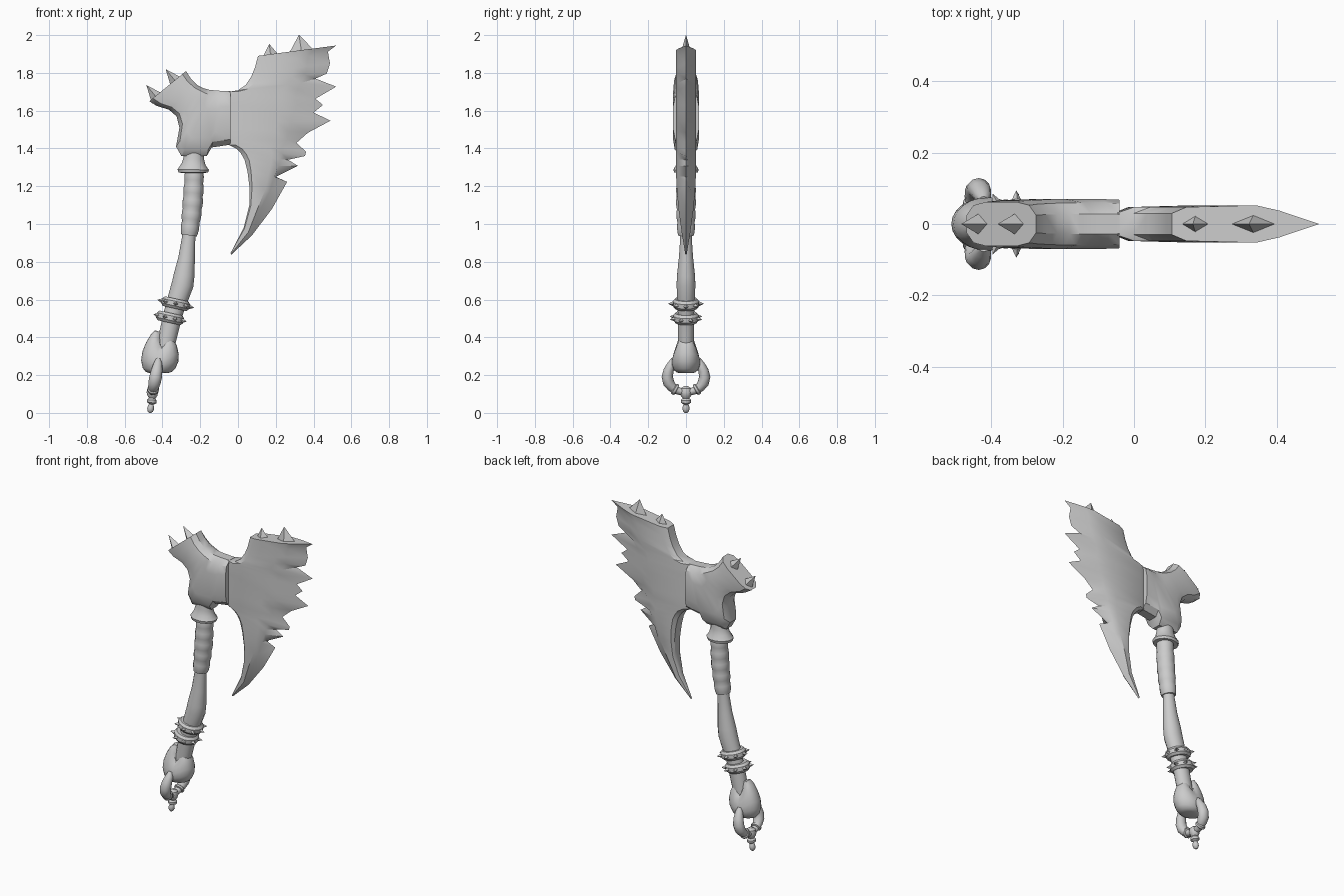
import bpy, bmesh
from math import sin, cos, pi
from mathutils import Vector as V


def make(name, rings, tip_merge=True):
    """Skin a list of closed rings, cap both ends."""
    bm = bmesh.new()
    vr = [[bm.verts.new(p) for p in r] for r in rings]
    n = len(vr[0])
    for a, b in zip(vr, vr[1:]):
        for i in range(n):
            j = (i + 1) % n
            bm.faces.new((a[i], a[j], b[j], b[i]))
    bm.faces.new(vr[0][::-1])
    bm.faces.new(vr[-1])
    bmesh.ops.remove_doubles(bm, verts=bm.verts, dist=0.0004)
    bmesh.ops.recalc_face_normals(bm, faces=bm.faces)
    me = bpy.data.meshes.new(name)
    bm.to_mesh(me)
    bm.free()
    ob = bpy.data.objects.new(name, me)
    bpy.context.collection.objects.link(ob)
    return ob


def slab(name, ribs, prof, thick, smooth):
    """Loft flat ribs (x,z)->(x,z); prof = (t along rib, thickness factor)."""
    rings = []
    for k, (ix, iz, ox, oz) in enumerate(ribs):
        near = ribs[max(0, k - 2):k + 3] if smooth and 1 < k < len(ribs) - 2 else [ribs[k]]
        mx = sum(r[2] for r in near) / len(near)
        mz = sum(r[3] for r in near) / len(near)
        side = []
        for t, f in prof:
            ex, ez = (ox, oz) if t in (0, 1) else (mx, mz)
            side.append((ix + (ex - ix) * t, iz + (ez - iz) * t, f * thick[k]))
        rings.append([(x, -y, z) for x, z, y in side] + [(x, y, z) for x, z, y in side[::-1]])
    return make(name, rings)


def tube(name, path, ref, flat=1.0, n=14):
    """Tube through (x,y,z,r); flat scales the radius along ref."""
    ref, pts, rings = V(ref), [V(p[:3]) for p in path], []
    for k, p in enumerate(pts):
        t = (pts[min(k + 1, len(pts) - 1)] - pts[max(k - 1, 0)]).normalized()
        a = ref.cross(t).normalized()
        b = t.cross(a)
        r = path[k][3]
        rings.append([p + a * r * cos(2 * pi * i / n) + b * r * flat * sin(2 * pi * i / n)
                      for i in range(n)])
    return make(name, rings)


def spike(name, base, d, u, wu, wv, h, sink=0.02):
    """Four-sided spike."""
    base, d, u = V(base), V(d).normalized(), V(u).normalized()
    v = d.cross(u)
    b = base - d * sink
    ring = [b + u * wu, b + v * wv, b - u * wu, b - v * wv]
    return make(name, [ring, [base + d * h + (q - b) * 0.01 for q in ring]])


# Blade: fan of ribs from the inner curve to the ragged cutting edge
blade = [(.106, 1.89, .52, 1.945), (.09, 1.83, .476, 1.912), (.07, 1.78, .487, 1.85),
         (.04, 1.735, .47, 1.796), (0, 1.708, .41, 1.77), (-.05, 1.70, .52, 1.727),
         (-.06, 1.66, .41, 1.663), (-.06, 1.63, .45, 1.63), (-.06, 1.59, .40, 1.59),
         (-.06, 1.55, .49, 1.547), (-.06, 1.50, .37, 1.483), (-.06, 1.45, .31, 1.43),
         (-.05, 1.42, .36, 1.382), (-.01, 1.40, .355, 1.36), (.015, 1.375, .265, 1.34),
         (.035, 1.34, .317, 1.308), (.05, 1.28, .20, 1.25), (.06, 1.20, .26, 1.223),
         (.06, 1.10, .18, 1.08), (.03, .98, .074, .94), (-.04, .845, -.035, .838)]
slab("blade", blade, [(0, .6), (.1, .95), (.57, 1.05), (.73, .75), (1, 0)],
     [.05] * 15 + [.05, .05, .046, .038, .022, .004], True)

# Head body with the upturned horn
body = [(-.275, 1.81, -.47, 1.65), (-.25, 1.77, -.43, 1.625), (-.215, 1.735, -.365, 1.605),
        (-.18, 1.718, -.325, 1.57), (-.15, 1.71, -.31, 1.51), (-.12, 1.707, -.328, 1.41),
        (-.11, 1.706, -.30, 1.36), (-.09, 1.705, -.165, 1.36), (-.07, 1.704, -.14, 1.405),
        (-.04, 1.703, -.04, 1.42)]
slab("head_body", body, [(0, .4), (.1, .85), (.28, 1), (.72, 1), (.9, .85), (1, .4)],
     [.062, .066, .068, .07, .07, .07, .07, .07, .07, .068], False)

# Spikes on the blade top and the horn face
spike("blade_spike_small", (.172, 0, 1.898), (-.12, 0, 1), (1, 0, .13), .05, .03, .055)
spike("blade_spike_large", (.335, 0, 1.92), (-.15, 0, 1), (1, 0, .13), .075, .03, .082)
for i, (x, z) in enumerate([(-.335, 1.761), (-.437, 1.677)]):
    spike(f"horn_spike_{i}", (x, 0, z), (-.63, 0, .77), (.77, 0, .63), .04, .036, .075)

# Collar under the head
tube("collar", [(-.232, 0, 1.38, .052), (-.234, 0, 1.345, .055), (-.236, 0, 1.315, .064),
                (-.237, 0, 1.288, .083), (-.237, 0, 1.272, .078), (-.237, 0, 1.27, .045)],
     (0, 1, 0), .82)

# Wrapped grip with shallow ripples
grip = []
for i in range(21):
    t = i / 20
    grip.append((-.232 - .028 * t ** 1.8, 0, 1.285 - .345 * t,
                 .046 + .006 * sin(pi * t) - .004 * t + .004 * abs(sin(5 * pi * t))))
tube("wrapped_grip", grip, (0, 1, 0))

# Lower shaft, swelling and then leaning into the pommel
tube("shaft", [(-.258, 0, .97, .035), (-.262, 0, .92, .036), (-.272, 0, .82, .044),
               (-.285, 0, .73, .055), (-.293, 0, .68, .058), (-.32, 0, .60, .054),
               (-.345, 0, .52, .050), (-.368, 0, .42, .049), (-.395, 0, .30, .045)],
     (0, 1, 0), .88)

# Two studded bands
for k, (x, z, r) in enumerate([(-.33, .578, .064), (-.36, .503, .062)]):
    c, ax = V((x, 0, z)), V((.22, 0, 1)).normalized()
    u, w = V((ax.z, 0, -ax.x)), V((0, 1, 0))
    band = [(r - .03, -.026), (r, -.026), (r + .012, -.012), (r + .012, .012), (r, .026), (r - .03, .026)]
    make(f"band_{k}", [[c + ax * h + (u * cos(2 * pi * i / 16) + w * .93 * sin(2 * pi * i / 16)) * q
                        for i in range(16)] for q, h in band])
    for i in range(8):
        a = 2 * pi * (i + .5 * k) / 8
        d = u * cos(a) + w * .93 * sin(a)
        spike(f"band_{k}_stud_{i}", c + d * (r + .01), d, ax, .018, .018, .026, .01)

# Pommel cup: two raised lobes with a notch front and back
rings, n = [], 24
for v, r in [(0, .045), (.03, .068), (.12, .088), (.3, .103), (.5, .104), (.72, .092),
             (.9, .074), (1, .056), (.97, .03)]:
    ring = []
    for i in range(n):
        a = 2 * pi * i / n
        h = .135 + .08 * min(1, abs(cos(a)) * 1.25) ** 1.5
        ring.append((-.41 + r * cos(a) + .02 * (v - .5) * h / .2 - .015 * cos(a) * v,
                     r * .72 * sin(a), .21 + v * h - .012 * v * cos(a)))
    rings.append(ring)
make("pommel_cup", rings)

# Pair of curved horn arms forming the ring, with bands
for s, side in ((-1, "front"), (1, "back")):
    tube(f"ring_arm_{side}",
         [(-.422, s * .066, .285, .012), (-.424, s * .076, .26, .021), (-.43, s * .092, .225, .027),
          (-.436, s * .099, .19, .030), (-.442, s * .092, .16, .030), (-.447, s * .075, .137, .026),
          (-.45, s * .055, .122, .022), (-.452, s * .03, .113, .019), (-.453, 0, .11, .018)],
         (1, 0, 0), 1.1, 12)
    tube(f"ring_arm_band_{side}",
         [(-.449, s * .066, .131, .025), (-.449, s * .062, .128, .031),
          (-.45, s * .052, .122, .031), (-.45, s * .048, .12, .024)], (1, 0, 0), 1, 12)

# Beaded pendant at the bottom
tube("pendant", [(-.453, 0, .142, .010), (-.453, 0, .13, .026), (-.453, 0, .11, .031),
                 (-.454, 0, .09, .026), (-.455, 0, .078, .017), (-.456, 0, .068, .026),
                 (-.457, 0, .054, .025), (-.459, 0, .045, .012), (-.461, 0, .036, .016),
                 (-.463, 0, .02, .018), (-.465, 0, .008, .014), (-.466, 0, 0, .006)],
     (0, 1, 0), 1.05, 12)

# Smooth shading with crisp edges
bpy.ops.object.select_all(action='SELECT')
bpy.context.view_layer.objects.active = bpy.data.objects["blade"]
bpy.ops.object.shade_smooth_by_angle(angle=0.6)
